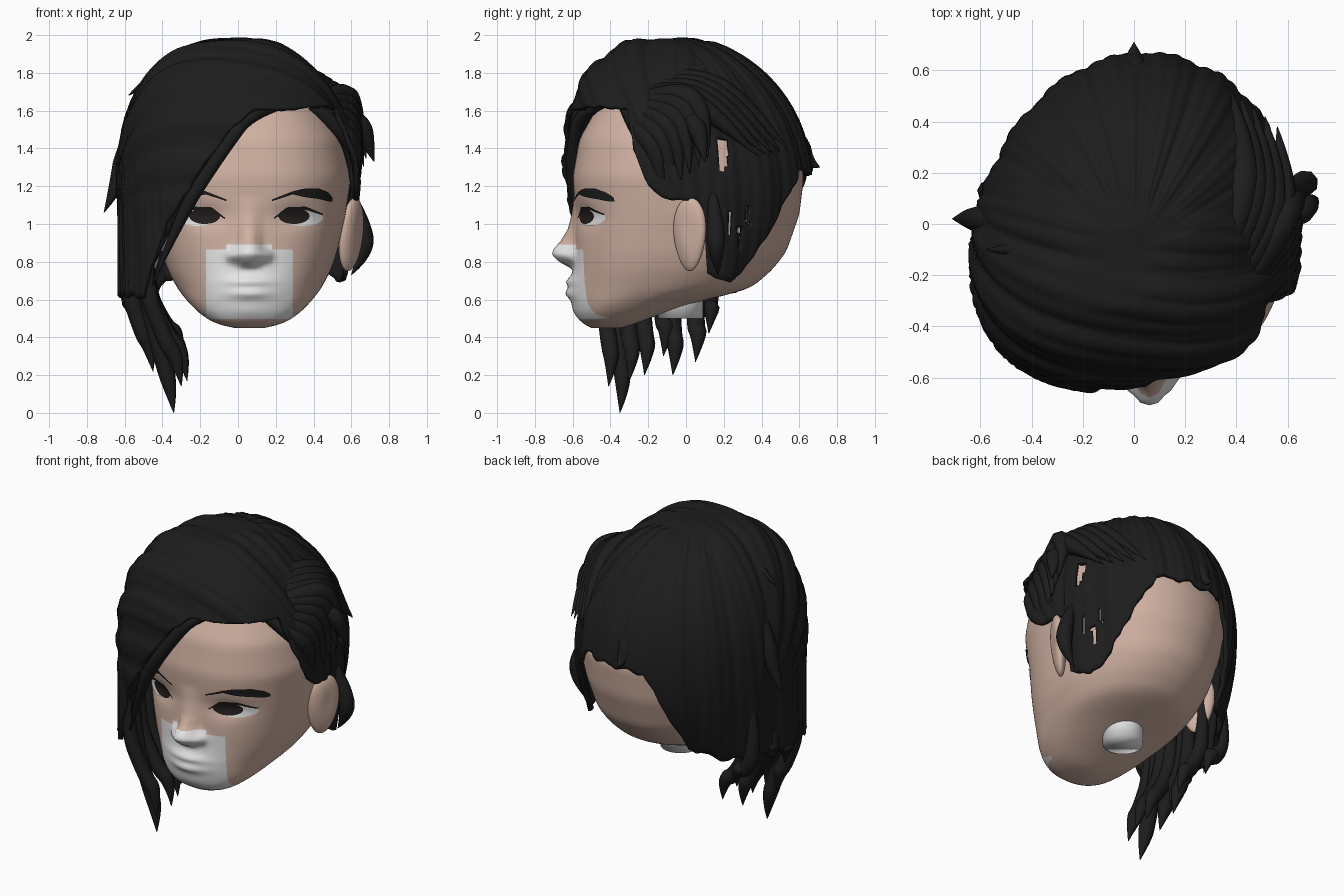
import bpy, bmesh, math
from mathutils import Vector

cube = bpy.data.objects.get("Cube")
if cube:
    bpy.data.objects.remove(cube)


def material(name, r, g, b):
    m = bpy.data.materials.new(name)
    m.use_nodes = True
    m.diffuse_color = (r, g, b, 1)
    m.node_tree.nodes["Principled BSDF"].inputs["Base Color"].default_value = (r, g, b, 1)
    return m


SKIN = material("skin", 0.63, 0.44, 0.36)
WHITE = material("pale grey", 0.78, 0.78, 0.78)
HAIR = material("black hair", 0.012, 0.012, 0.012)
IRIS = material("dark brown", 0.016, 0.013, 0.012)
MID = 0.06  # centre line of the face


def lerp_keys(keys, t):
    """Interpolate rows of (t, values...)."""
    if t <= keys[0][0]:
        return keys[0][1:]
    for a, b in zip(keys, keys[1:]):
        if t <= b[0]:
            f = (t - a[0]) / (b[0] - a[0])
            return tuple(p + (q - p) * f for p, q in zip(a[1:], b[1:]))
    return keys[-1][1:]


def bell(d, w):
    return math.exp(-(d / w) ** 2)


def spow(v, e):
    return math.copysign(abs(v) ** e, v)


def unit(v):
    return max(0, min(1, v))


def finish(bm, name, mats, out):
    bmesh.ops.recalc_face_normals(bm, faces=bm.faces)
    bm.faces.ensure_lookup_table()
    if bm.faces[0].normal.dot(Vector(out)) < 0:
        bmesh.ops.reverse_faces(bm, faces=bm.faces)
    for f in bm.faces:
        f.smooth = True
    me = bpy.data.meshes.new(name)
    bm.to_mesh(me)
    bm.free()
    for m in mats:
        me.materials.append(m)
    ob = bpy.data.objects.new(name, me)
    bpy.context.collection.objects.link(ob)
    return ob


def loft(rows, closed=True, cap_start=False, cap_end=False):
    bm = bmesh.new()
    vs = [[bm.verts.new(p) for p in row] for row in rows]
    if cap_start:
        bm.faces.new(vs[0])
    n = len(rows[0])
    for a, b in zip(vs, vs[1:]):
        for i in range(n if closed else n - 1):
            j = (i + 1) % n
            bm.faces.new((a[i], a[j], b[j], b[i]))
    if cap_end:
        bm.faces.new(vs[-1])
    return bm


# Head: height, front y, back y, half width
HEAD = [(.45, -.50, -.34, .08), (.47, -.54, -.27, .17), (.5, -.57, -.2, .23), (.55, -.585, -.05, .29),
        (.6, -.59, .1, .335), (.65, -.595, .33, .375), (.75, -.59, .45, .43), (.85, -.59, .53, .465),
        (1.05, -.585, .60, .51), (1.25, -.60, .625, .54), (1.45, -.565, .57, .505), (1.6, -.48, .48, .42),
        (1.75, -.36, .34, .29), (1.85, -.2, .2, .16), (1.9, -.03, .08, .06)]
NOSE = [(.76, 0), (.8, .08), (.84, .12), (.87, .11), (.91, .075), (.97, .04), (1.05, .02), (1.15, 0)]


def section(z):
    w = min(.03, (z - .45) * .5, (1.9 - z) * .5)
    a, b, c = lerp_keys(HEAD, z - w), lerp_keys(HEAD, z), lerp_keys(HEAD, z + w)
    return [(p + 2 * q + r) / 4 for p, q, r in zip(a, b, c)]


def features(x, z):
    """How far the nose, lips, chin and eye sockets stand out of the face."""
    d = x - MID
    s = abs(d)
    nose = math.exp(-(s / (.05 + .025 * bell(z - .84, .05))) ** 3) * lerp_keys(NOSE, z)[0]
    return (nose + bell(s - .09, .03) * bell(z - .83, .032) * .04
            + bell(d, .16) * bell(z - .66, .1) * .025 + bell(d, .11) * bell(z - .695, .022) * .02
            + bell(d, .1) * bell(z - .63, .026) * .022 + bell(d, .1) * bell(z - .54, .05) * .01
            - bell(s - .24, .11) * bell(z - 1.04, .06) * .028)


def face_y(x, z):
    f, b, w = section(z)
    c = (f + b) / 2
    k = min(1, abs((x - MID) / w))
    return c - (c - f) * (1 - k ** 2.4) ** (1 / 2.4) - features(x, z)


rows = []
for i in range(111):
    z = .45 + 1.45 * i / 110
    f, b, w = section(z)
    c = (f + b) / 2
    row = []
    for j in range(144):
        a = math.tau * j / 144
        e = 2 / 2.4 if math.sin(a) < 0 else 1
        x = MID + w * spow(math.cos(a), 2 / 2.4 if math.sin(a) < 0 else .95)
        y = c + (b - f) / 2 * spow(math.sin(a), e)
        if y < c:
            y -= features(x, z) * min(1, (c - y) * 5)
        row.append((x, y, z))
    rows.append(row)
bm = loft(rows, cap_start=True, cap_end=True)
# Cut the pale patch over the mouth and nose
for co, no in [((MID - .23, 0, 0), (1, 0, 0)), ((MID + .23, 0, 0), (1, 0, 0)), ((MID - .12, 0, 0), (1, 0, 0)),
               ((MID + .12, 0, 0), (1, 0, 0)), ((0, 0, .496), (0, 0, 1)), ((0, 0, .864), (0, 0, 1)),
               ((0, 0, .892), (0, 0, 1))]:
    near = [f for f in bm.faces if f.calc_center_median().y < -.35]
    parts = set(near) | {e for f in near for e in f.edges} | {v for f in near for v in f.verts}
    bmesh.ops.bisect_plane(bm, geom=list(parts), dist=.002, plane_co=co, plane_no=no)
for f in bm.faces:
    p = f.calc_center_median()
    s = abs(p.x - MID)
    top = .892 if s < .12 else .864
    f.material_index = int(p.y < -.42 and s < .23 and .496 < p.z < top)
finish(bm, "head", [SKIN, WHITE], (0, 0, -1))

# Neck stump
ring = [(math.cos(math.tau * i / 32), math.sin(math.tau * i / 32)) for i in range(32)]
rows = [[(MID + r * x, -.03 + r * y, z) for x, y in ring] for r, z in [(.12, .5), (.12, .7)]]
finish(loft(rows, cap_start=True, cap_end=True), "neck_stump", [WHITE], (0, 0, -1))


# Painted eye and brow plates that follow the face
def oval(name, cx, cz, rx, rz, lift, mat):
    rows = []
    for r in (.05, .35, .7, 1):
        pts = [(cx + rx * r * x, cz + rz * r * y) for x, y in ring]
        rows.append([(x, face_y(x, z) - lift, z) for x, z in pts])
    finish(loft(rows, cap_start=True), name, [mat], (0, -1, 0))


def stroke(name, side, keys, lift, mat):
    rows = []
    for i in range(25):
        d = keys[0][0] + (keys[-1][0] - keys[0][0]) * i / 24
        z, h = lerp_keys(keys, d)
        x = MID + side * d
        rows.append([(x, face_y(x, z + h * k) - lift, z + h * k) for k in (-1, 0, 1)])
    finish(loft(rows, closed=False), name, [mat], (0, -1, 0))


# Eyes, brows and ears
for side, label in ((1, "left"), (-1, "right")):
    oval(label + "_eye_white", MID + side * .28, 1.035, .11, .045, .006, WHITE)
    oval(label + "_iris", MID + side * .237, 1.042, .082, .042, .009, IRIS)
    stroke(label + "_lashes", side, [(.13, 1.03, .004), (.2, 1.08, .009), (.3, 1.083, .009), (.39, 1.05, .004)], .009, HAIR)
    stroke(label + "_brow", side, [(.12, 1.125, .004), (.23, 1.165, .008), (.29, 1.165, .022), (.37, 1.16, .028),
                                   (.42, 1.143, .024), (.44, 1.13, .01)], .009, HAIR)
    bm = bmesh.new()
    bmesh.ops.create_uvsphere(bm, u_segments=32, v_segments=24, radius=1)
    for v in bm.verts:
        x, y, z = v.co
        hollow = bell(math.hypot(y, z - .1), .5) * .25 if x > 0 else 0
        narrow = .7 + .3 * (z + 1) / 2
        v.co = (MID + side * (.54 + .05 * (x - hollow) + .04 * y + .02 * z), .02 + .1 * y * narrow, .945 + .195 * z)
    finish(bm, label + "_ear", [SKIN], (0, 0, -1))

# Hair cap: lower edge height by compass angle (0 = left side, 90 = back)
EDGE = [(-20, 1.61), (-13, 1.4), (-6, 1.2), (0, 1.13), (14, 1.12), (17, .74), (28, .66), (40, .8), (55, 1.1),
        (65, 1.27), (107, 1.25), (118, 1.0), (129, .72), (150, .62), (222, .6), (230, .8), (238, .97),
        (250, 1.15), (263, 1.38), (274, 1.6), (328, 1.61)]
TUCK = [(-32, .5), (25, .25), (55, 1.0), (110, 1.0), (150, .4), (180, 0), (230, 0), (328, .5)]
ROWS, COLS, EQ, UP = 56, 264, 1.2, .785


def cap_point(deg, s):
    a = math.radians(deg)
    edge = lerp_keys(EDGE, deg)[0] + (.03 * abs((deg / 7) % 2 - 1) if 20 < deg < 250 else 0)
    back = math.sin(a) > 0
    n = 1 if back else 2 / 2.6
    ex = .05 * max(0, math.sin(a)) + .62 * spow(math.cos(a), n)
    ey = (.76 if back else .54) * spow(math.sin(a), n)
    q = 2 / (2.1 - .17 * math.cos(a) - (.08 if back else .45) * math.sin(a))
    if edge > EQ:
        end = math.acos(((edge - EQ) / UP) ** (1 / q))
    else:
        end = math.pi / 2 + (EQ - edge) / UP
    p = .03 + (end - .03) * s
    if p < math.pi / 2:
        z, r = EQ + UP * math.cos(p) ** q, math.sin(p) ** q
    else:
        z = EQ - UP * (p - math.pi / 2)
        r = 1 - lerp_keys(TUCK, deg)[0] * (EQ - z) ** 2
    x, y = ex * r, -.1 + ey * r
    # Strand ridges: swept sideways in front, falling down at the back and sides
    sweep = math.atan2(y - .1, z - .9) + .12 * x
    front = unit((.25 - y) * 3) * unit((z - 1) * 4)
    ridge = front * (abs(math.sin(sweep * 13)) + .4 * abs(math.sin(sweep * 37 + 2 * x)))
    ridge += (1 - front) * .6 * (abs(math.sin(a * 9 + z)) + .5 * abs(math.sin(a * 31 + 2 * z)))
    off = Vector((x, y, (z - EQ) if z > EQ else 0)).normalized() * .024 * ridge * min(1, s * 5)
    # The crown peaks in the middle and slopes gently to the front
    return Vector((x, y, z - .05 * unit(-y - .02) * unit((z - 1.7) * 4))) + off


rows = [[cap_point(-32 + 360 * j / COLS, i / ROWS) for j in range(COLS)] for i in range(ROWS + 1)]
bm = loft(rows, cap_start=True)
# Gaps in the hair around the ear: y, half width, bottom, top
GAPS = [(.2, .03, 1.29, 1.46), (.24, .009, .95, 1.06), (.285, .009, .86, .98), (.33, .009, .99, 1.08)]
gap = [f for f in bm.faces for p in [f.calc_center_median()]
       if p.x > .3 and any(abs(p.y - y) < w and lo < p.z < hi for y, w, lo, hi in GAPS)]
bmesh.ops.delete(bm, geom=gap, context="FACES")
cap = finish(bm, "hair_cap", [HAIR], (0, 0, 1))
solid = cap.modifiers.new("thickness", "SOLIDIFY")
solid.thickness, solid.offset = .025, -1


# Tapered hair locks
def lock(name, pts, radius, start=.5):
    cu = bpy.data.curves.new(name, "CURVE")
    cu.dimensions = "3D"
    cu.bevel_depth, cu.bevel_resolution, cu.resolution_u = radius, 2, 8
    sp = cu.splines.new("NURBS")
    sp.points.add(len(pts) - 1)
    for i, (pt, co) in enumerate(zip(sp.points, pts)):
        pt.co = (*co, 1)
        pt.radius = .03 if i == len(pts) - 1 else (start if i == 0 else 1)
    sp.use_endpoint_u, sp.order_u, sp.use_smooth = True, 3, True
    cu.materials.append(HAIR)
    bpy.context.collection.objects.link(bpy.data.objects.new(name, cu))


# Long locks hanging on the right side
for x, y, z in [(-.3, -.41, .14), (-.34, -.35, 0), (-.45, -.3, .22), (-.27, -.3, .17), (-.28, -.22, .2),
                (-.36, -.07, .2), (-.38, -.12, .3), (-.3, .05, .27), (-.56, -.22, .47), (-.58, -.05, .55), (-.45, .12, .42)]:
    bx = -.56 if x < -.4 else -.47
    lock("hanging_lock", [(bx, y * 1.05, .98), (bx - .03, y * 1.08, .68), (bx * .5 + x * .5, y, .55 * z + .3),
                          (x - .02, y + .02, z + .15), (x, y, z)], .047)
# Fringe swept across the forehead
for k in (0, .04):
    lock("fringe_lock", [(.4 - k, -.32, 1.65 + k), (.1 - k, -.54, 1.64 + k), (-.1 - k, -.61, 1.37 + k),
                         (-.3 - k, -.57 + k * .4, 1.06 + k), (-.46 - k * .5, -.46 + k, .66 + k)], .04, .3)
# Short side hair swept down and back from the parting
for i in range(6):
    k = i * .055
    lock("side_lock", [(.38, -.33, 1.63), (.55, -.25 + k * .7, 1.5 + k * .8), (.62, -.14 + k * .9, 1.38 + k * .85),
                       (.61 + k * .25, -.12 + k * .85, 1.14 + k * .75)], .058)
for i in range(5):
    k = i * .08
    lock("swept_lock", [(.36 - k * .2, -.32 + k * .3, 1.65 + k * .3), (.54 - k * .4, -.1 + k * .3, 1.7 + k * .3),
                        (.6 - k * .5, .14 + k * .5, 1.6 + k * .2), (.56 - k * .6, .38 + k * .5, 1.36 + k * .1)], .06)
# Loose tips
for pts in [[(-.45, 0, 1.7), (-.6, .02, 1.4), (-.63, .02, 1.22), (-.71, .02, 1.06)],
            [(-.2, -.1, 1.86), (-.42, -.1, 1.81), (-.58, -.1, 1.68)],
            [(0, .4, 1.7), (0, .6, 1.45), (.0, .63, 1.33), (0, .71, 1.3)],
            [(.55, .0, 1.6), (.65, .04, 1.55), (.68, .08, 1.45), (.72, .1, 1.33)],
            [(.6, .14, 1.15), (.66, .16, 1.0), (.68, .16, .85), (.6, .17, .73)]]:
    lock("loose_tip", pts, .05)
